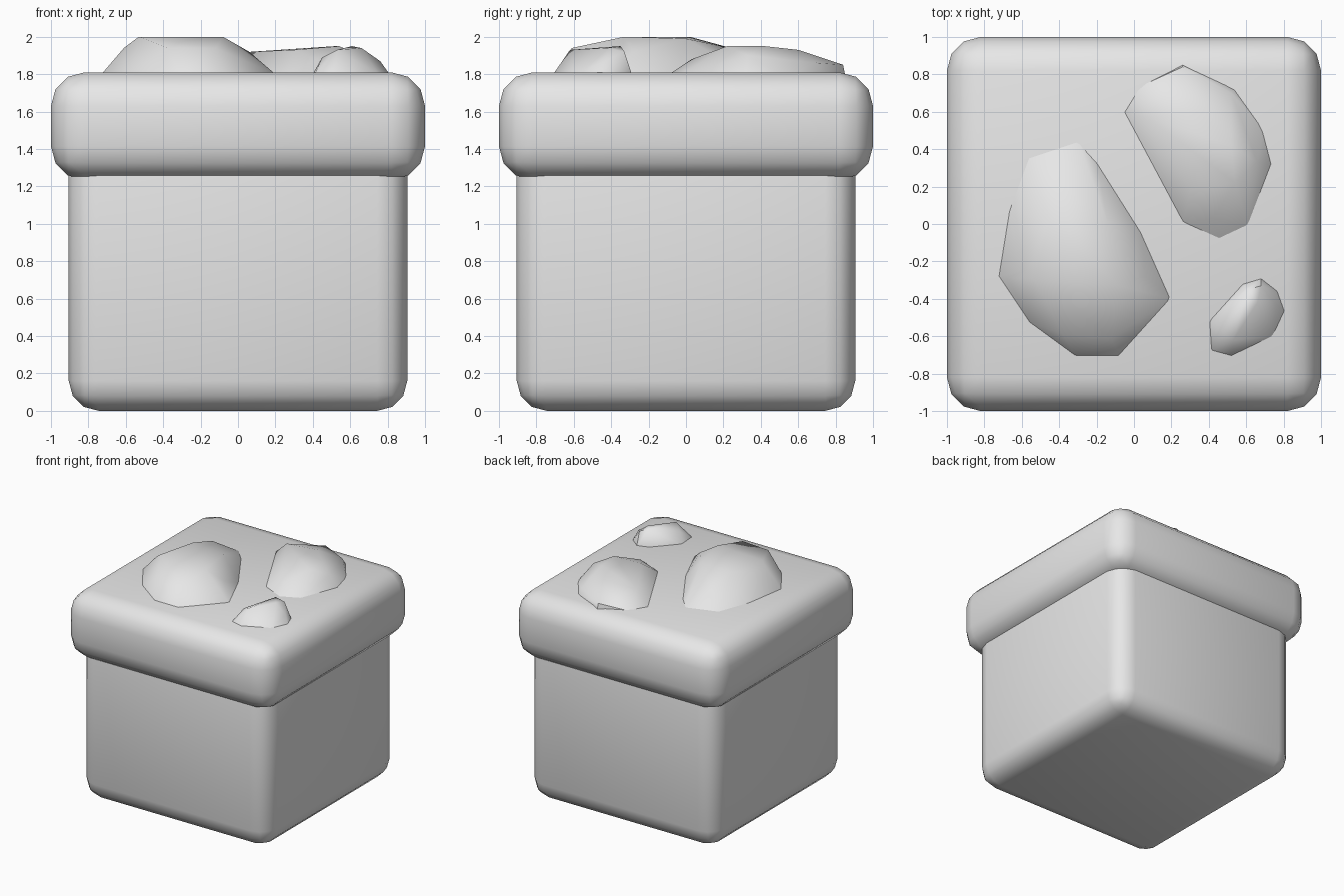
import bpy
import bmesh
from mathutils import Vector

default_cube = bpy.data.objects.get("Cube")
if default_cube:
    bpy.data.objects.remove(default_cube, do_unlink=True)

# Single stone colour
stone = bpy.data.materials.new("light grey")
stone.use_nodes = True
grey = (0.8, 0.8, 0.8, 1)
stone.diffuse_color = grey
stone.node_tree.nodes["Principled BSDF"].inputs["Base Color"].default_value = grey


def add_object(name, bm, angle):
    """Turn a bmesh into a smooth shaded object."""
    bmesh.ops.recalc_face_normals(bm, faces=bm.faces[:])
    mesh = bpy.data.meshes.new(name)
    bm.to_mesh(mesh)
    bm.free()
    mesh.materials.append(stone)
    obj = bpy.data.objects.new(name, mesh)
    bpy.context.collection.objects.link(obj)
    bpy.ops.object.select_all(action="DESELECT")
    bpy.context.view_layer.objects.active = obj
    obj.select_set(True)
    bpy.ops.object.shade_smooth_by_angle(angle=angle)
    return obj


def rounded_box(name, half_width, bottom, top, radius):
    """Square block with every edge rounded in three steps."""
    bm = bmesh.new()
    bmesh.ops.create_cube(bm, size=2)
    for v in bm.verts:
        v.co = Vector((v.co.x * half_width, v.co.y * half_width,
                       top if v.co.z > 0 else bottom))
    bmesh.ops.bevel(bm, geom=bm.edges[:], offset=radius, segments=3,
                    profile=0.5, affect="EDGES")
    return add_object(name, bm, 0.8)


def boulder(name, outline, crown):
    """Faceted lump: hull of a ground outline and raised crown points."""
    bm = bmesh.new()
    for x, y in outline:
        bm.verts.new((x, y, lid_top - 0.01))
    for x, y, height in crown:
        bm.verts.new((x, y, lid_top + height))
    hull = bmesh.ops.convex_hull(bm, input=bm.verts[:])
    unused = {g for g in hull["geom_interior"] + hull["geom_unused"]
              if isinstance(g, bmesh.types.BMVert)}
    bmesh.ops.delete(bm, geom=list(unused), context="VERTS")
    return add_object(name, bm, 0.75)


lid_top = 1.81

# Pedestal block and its overhanging lid
rounded_box("base_block", 0.905, 0, 1.6, 0.16)
rounded_box("lid_block", 1, 1.235, lid_top, 0.18)

# Large lump, on the right half of the lid
boulder(
    "large_lump",
    [(-.73, -.28), (-.67, .09), (-.57, .36), (-.3, .45), (-.2, .34),
     (.04, -.04), (.2, -.4), (-.08, -.71), (-.31, -.71), (-.57, -.52)],
    [(-.53, -.3, .19), (-.45, .02, .19), (-.14, 0, .18), (-.08, -.33, .19),
     (-.38, -.59, .13), (-.12, -.61, .13), (.06, -.28, .11),
     (-.42, .24, .13), (-.61, -.25, .13)])

# Medium lump, at the back
boulder(
    "medium_lump",
    [(-.06, .6), (.02, .73), (.26, .85), (.54, .72), (.69, .51),
     (.74, .32), (.61, -.02), (.46, -.09), (.26, 0)],
    [(.3, .18, .12), (.54, .22, .14), (.52, .42, .14), (.07, .57, .11),
     (.35, .6, .12), (.26, .84, .04), (.52, .7, .05), (.42, .03, .07),
     (.66, .33, .09)])

# Small lump, in the front corner
boulder(
    "small_lump",
    [(.4, -.52), (.41, -.68), (.52, -.71), (.75, -.6), (.81, -.47),
     (.77, -.36), (.68, -.29), (.58, -.32)],
    [(.53, -.62, .12), (.61, -.35, .14), (.66, -.42, .13),
     (.45, -.56, .08), (.76, -.43, .06), (.68, -.33, .11)])
